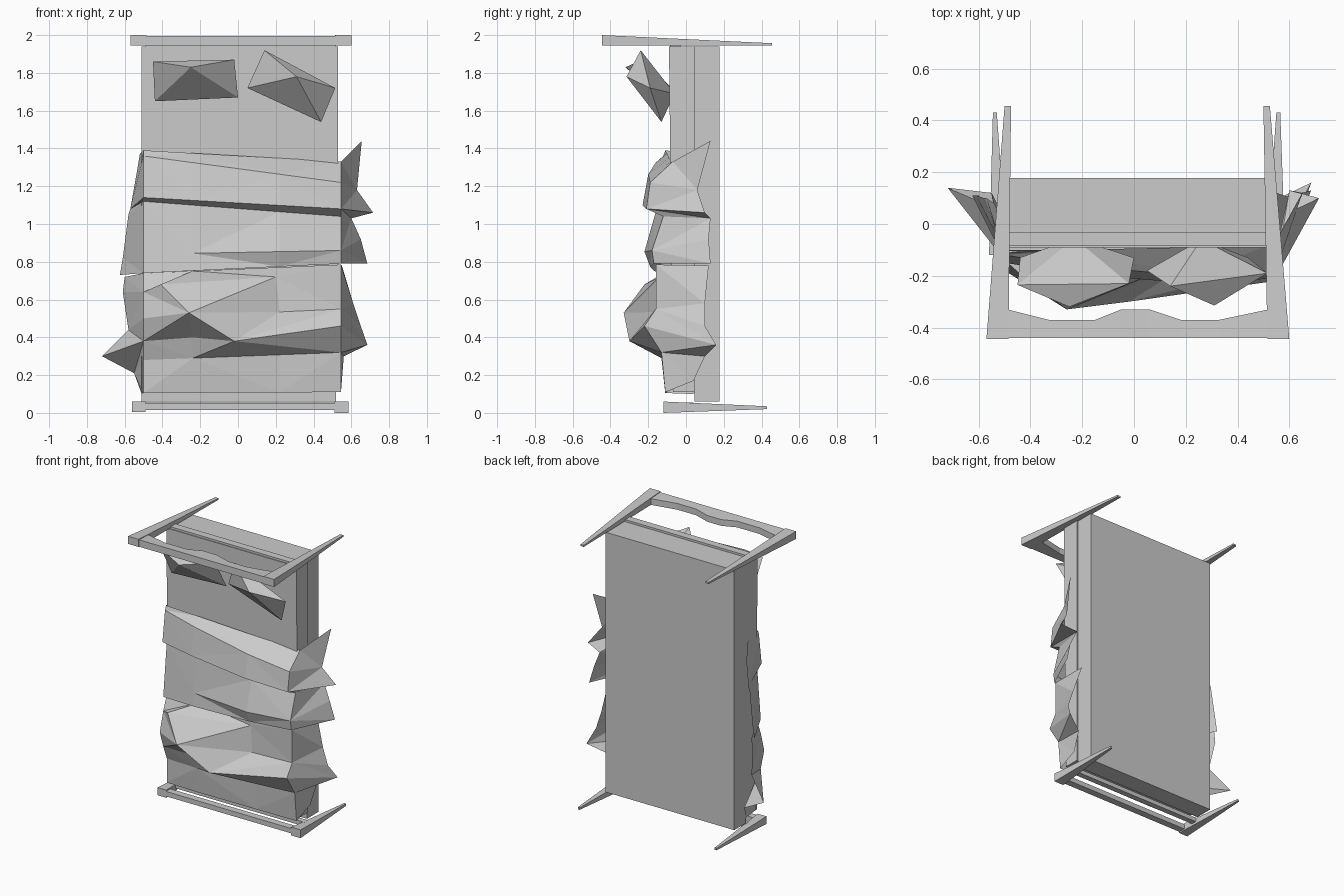
import bpy


def mesh(name, verts, faces):
    me = bpy.data.meshes.new(name)
    me.from_pydata(verts, [], faces)
    me.update()
    ob = bpy.data.objects.new(name, me)
    bpy.context.collection.objects.link(ob)
    return ob


HEX = [(0, 3, 2, 1), (4, 5, 6, 7), (0, 1, 5, 4), (1, 2, 6, 5), (2, 3, 7, 6), (3, 0, 4, 7)]


def taper(name, y0, a, y1, b):
    """Box along y; a and b are end sections (x0, x1, z0, z1)."""
    v = []
    for y, (x0, x1, z0, z1) in ((y0, a), (y1, b)):
        v += [(x0, y, z0), (x1, y, z0), (x1, y, z1), (x0, y, z1)]
    return mesh(name, v, HEX)


# The bed stands on its foot end: length along z, sleeping side towards -y
taper("bed_base", 0.045, (-.51, .52, .06, 1.94), .177, (-.51, .52, .06, 1.94))
mattress = taper("mattress", -.07, (-.51, .53, .11, 1.94), .045, (-.51, .53, .11, 1.94))
for i in (2, 3):
    mattress.data.vertices[i].co.y = -.09

# Headboard: tapering posts and a top rail with a scalloped lower edge
taper("head_post_left", -.445, (-.57, -.485, 1.945, 2), .455, (-.50, -.475, 1.945, 1.957))
taper("head_post_right", -.445, (.515, .60, 1.945, 2), .455, (.50, .525, 1.945, 1.957))
edge = [(-.49, -.33), (-.33, -.37), (-.15, -.37), (-.05, -.33),
        (.06, -.33), (.18, -.37), (.33, -.37), (.52, -.33)]
v, f = [], []
for x, y in edge:
    v += [(x, -.44, 1.945), (x, y, 1.945), (x, y, 1.99), (x, -.44, 1.995)]
for i in range(len(edge) - 1):
    for k in range(4):
        a, b = i * 4 + k, i * 4 + (k + 1) % 4
        f.append((a, b, b + 4, a + 4))
mesh("head_top_rail", v, f)
taper("head_lower_rail", -.085, (-.49, .52, 1.94, 1.955), -.03, (-.49, .52, 1.94, 1.955))

# Footboard: spike-like legs and two slim rails
taper("foot_leg_left", -.12, (-.56, -.49, .005, .06), .43, (-.545, -.53, .02, .035))
taper("foot_leg_right", -.12, (.51, .585, 0, .06), .43, (.55, .565, .02, .035))
taper("foot_top_rail", -.12, (-.51, .53, .015, .05), -.07, (-.51, .53, .015, .05))
taper("foot_lower_rail", 0, (-.51, .53, .025, .055), .04, (-.51, .53, .025, .055))


# Pillows: four corners between a front and a back peak
def pillow(name, corners, front, back):
    f = []
    for i in range(4):
        j = (i + 1) % 4
        f += [(i, j, 4), (j, i, 5)]
    mesh(name, corners + [front, back], f)


pillow("pillow_left", [(-.45, -.235, 1.86), (-.02, -.23, 1.87), (0, -.13, 1.67), (-.44, -.13, 1.65)],
       (-.25, -.32, 1.83), (-.23, -.055, 1.70))
pillow("pillow_right", [(.14, -.24, 1.92), (.515, -.19, 1.72), (.44, -.13, 1.54), (.05, -.18, 1.72)],
       (.31, -.315, 1.78), (.26, -.06, 1.69))


# Blankets: crumpled rows running left hem, four points across, right hem
def blanket(name, rows):
    v, f = [], []
    for lx, ly, lz, zl, y1, y2, y3, y4, zr, rx, ry, rz in rows:
        v.append((lx, ly, lz))
        for x, y in ((-.50, y1), (-.24, y2), (.22, y3), (.545, y4)):
            v.append((x, y, zl + (zr - zl) * (x + .5) / 1.045))
        v.append((rx, ry, rz))
    for r in range(len(rows) - 1):
        for c in range(5):
            a = r * 6 + c
            if (r + c) % 2:
                f += [(a, a + 6, a + 1), (a + 1, a + 6, a + 7)]
            else:
                f += [(a, a + 6, a + 7), (a, a + 7, a + 1)]
    return mesh(name, v, f)


blanket("upper_blanket", [
    (-.52, .04, 1.37, 1.39, -.11, -.10, -.09, -.07, 1.33, .655, .13, 1.44),
    (-.54, .08, 1.25, 1.36, -.12, -.16, -.20, -.19, 1.22, .63, .06, 1.18),
    (-.57, .10, 1.08, 1.14, -.15, -.19, -.23, -.21, 1.08, .715, .10, 1.06),
    (-.58, .10, 1.05, 1.12, -.10, -.13, -.16, -.12, 1.04, .60, .13, 1.03),
    (-.61, .11, .82, .84, -.13, -.16, -.22, -.18, .86, .65, .12, .92),
    (-.625, .11, .73, .74, -.14, -.17, -.19, -.17, .79, .685, .13, .79)])
lower = blanket("lower_blanket", [
    (-.60, .11, .72, .74, -.10, -.10, -.14, -.16, .785, .55, .12, .78),
    (-.61, .11, .64, .64, -.14, -.19, -.12, -.16, .66, .61, .10, .58),
    (-.58, .08, .44, .50, -.18, -.32, -.15, -.16, .55, .65, .10, .46),
    (-.72, .14, .30, .38, -.14, -.17, -.27, -.22, .46, .685, .16, .36),
    (-.55, .12, .21, .28, -.10, -.13, -.12, -.13, .32, .56, .10, .30),
    (-.51, .04, .10, .105, -.10, -.11, -.11, -.11, .11, .55, .04, .17)])
# Pull out the main crease peaks of the lower blanket
for i, co in ((8, (-.41, -.22, .68)), (9, (.20, -.14, .72)), (14, (-.26, -.33, .53)), (21, (-.02, -.30, .38))):
    lower.data.vertices[i].co = co
